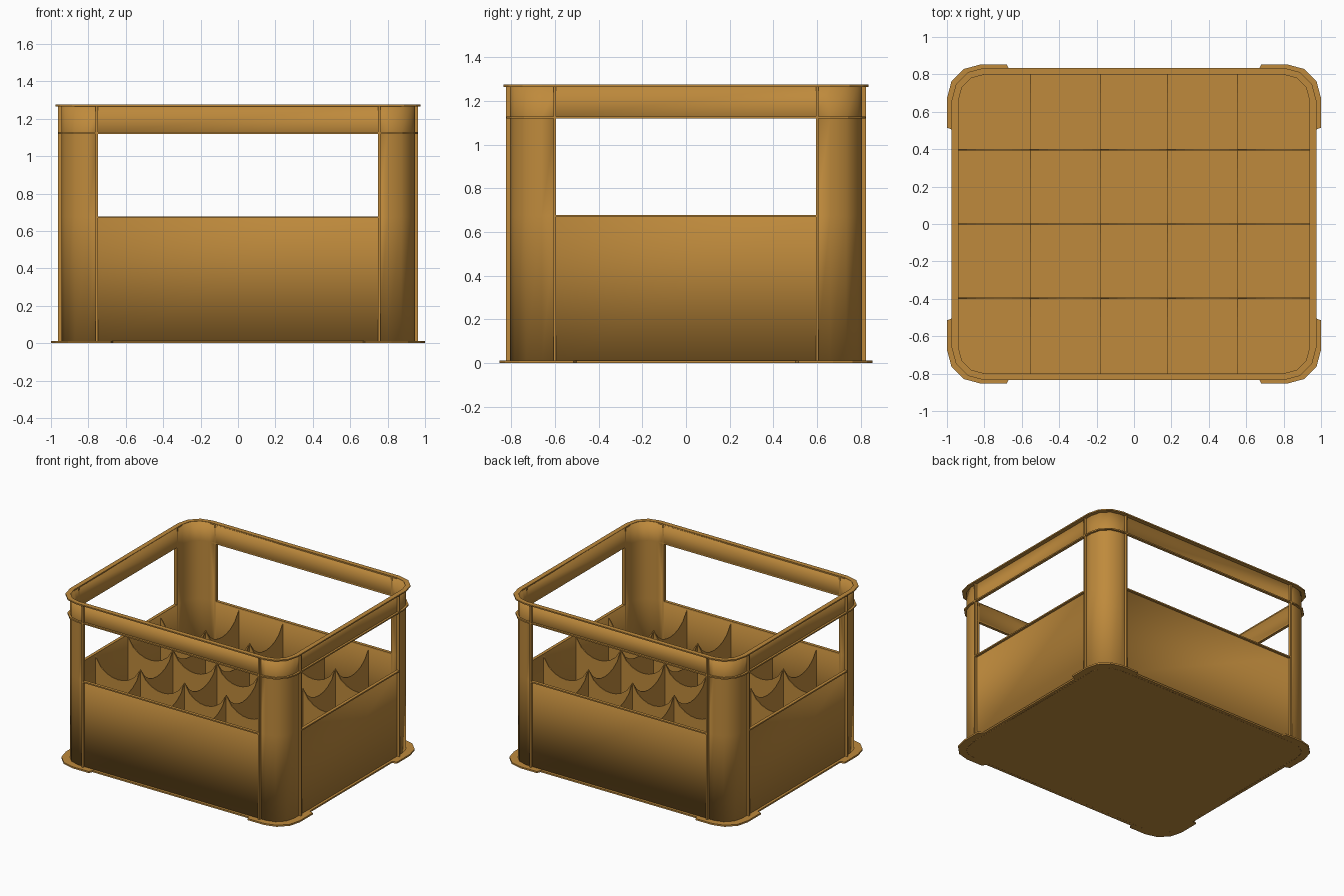
import bpy, bmesh, math

if "Cube" in bpy.data.objects:
    bpy.data.objects.remove(bpy.data.objects["Cube"])

mat = bpy.data.materials.new("amber_plastic")
mat.diffuse_color = (0.52, 0.255, 0.045, 1)
mat.use_nodes = True
mat.node_tree.nodes["Principled BSDF"].inputs["Base Color"].default_value = mat.diffuse_color

HX, HY, R = 0.945, 0.805, 0.145      # wall half sizes and corner radius
WX, WY = 0.75, 0.595                 # window half widths
Z_LOW, Z_BAND, Z_TOP = 0.675, 1.125, 1.273
T = 0.006                            # thin sheet thickness


def finish(name, bm, smooth=False):
    bmesh.ops.recalc_face_normals(bm, faces=bm.faces)
    me = bpy.data.meshes.new(name)
    bm.to_mesh(me)
    bm.free()
    ob = bpy.data.objects.new(name, me)
    bpy.context.collection.objects.link(ob)
    me.materials.append(mat)
    if smooth:
        bpy.context.view_layer.objects.active = ob
        ob.select_set(True)
        bpy.ops.object.shade_smooth_by_angle(angle=math.radians(40))
        ob.select_set(False)
    return ob


def outline(off=0.0, windows=False):
    """Rounded rectangle, three segments per corner, optional window points."""
    pts = []
    cx, cy, r = HX - R, HY - R, R + off
    mids = [[(WX, HY), (-WX, HY)], [(-HX, WY), (-HX, -WY)],
            [(-WX, -HY), (WX, -HY)], [(HX, -WY), (HX, WY)]]
    for k, (sx, sy) in enumerate([(1, 1), (-1, 1), (-1, -1), (1, -1)]):
        for i in range(4):
            a = math.radians(90 * k + 30 * i)
            pts.append((sx * cx + r * math.cos(a), sy * cy + r * math.sin(a)))
        if windows:
            pts += mids[k]
    return pts


def prism(name, pts, z0, z1):
    bm = bmesh.new()
    f = bm.faces.new([bm.verts.new((x, y, z0)) for x, y in pts])
    g = bmesh.ops.extrude_face_region(bm, geom=[f])["geom"]
    bmesh.ops.translate(bm, vec=(0, 0, z1 - z0),
                        verts=[v for v in g if isinstance(v, bmesh.types.BMVert)])
    return finish(name, bm)


def box(name, x0, x1, y0, y1, z0, z1):
    return prism(name, [(x0, y0), (x1, y0), (x1, y1), (x0, y1)], z0, z1)


def flange(name, off, z0, z1):
    bm = bmesh.new()
    loops = [[bm.verts.new((x, y, z)) for x, y in outline(o)]
             for o, z in [(off, z0), (off, z1), (-T, z1), (-T, z0)]]
    n = len(loops[0])
    for k in range(4):
        a, b = loops[k], loops[(k + 1) % 4]
        for i in range(n):
            bm.faces.new((a[i], a[(i + 1) % n], b[(i + 1) % n], b[i]))
    return finish(name, bm)


# Crate wall with a window opening on each side
bm = bmesh.new()
pts = outline(0, True)
rows = [[bm.verts.new((x, y, z)) for x, y in pts] for z in (0, Z_LOW, Z_BAND, Z_TOP)]
n = len(pts)
for k in range(3):
    for i in range(n):
        if k == 1 and i % 6 == 4:
            continue
        j = (i + 1) % n
        bm.faces.new((rows[k][i], rows[k][j], rows[k + 1][j], rows[k + 1][i]))
wall = finish("crate_wall", bm, True)
sol = wall.modifiers.new("thickness", "SOLIDIFY")
sol.thickness = T
sol.offset = -1

# Rims around the top and above the windows
flange("top_rim", 0.03, 1.265, 1.275)
flange("band_rim", 0.016, 1.119, 1.129)

# Floor and the four wider corner feet
prism("floor", outline(0.02), 0.0, 0.012)
for sx in (-1, 1):
    for sy in (-1, 1):
        foot = [(0.68 + 0.14, 0.67 + 0.18), (0.68, 0.853), (0.665, 0.82), (0.665, 0.5),
                (0.96, 0.5), (1.0, 0.515)]
        arc = [(0.82 + 0.18 * math.cos(math.radians(a)), 0.672 + 0.181 * math.sin(math.radians(a)))
               for a in (0, 30, 60, 90)]
        prism("corner_foot", [(sx * x, sy * y) for x, y in arc + foot[1:]], 0.0, 0.0125)

# Upright ribs beside the windows and sills below them
for s in (-1, 1):
    for t in (-1, 1):
        x, y = t * (WX + 0.005), t * (WY + 0.005)
        ya, yb = sorted((s * (HY - T), s * (HY + 0.018)))
        box("front_back_rib", x - 0.006, x + 0.006, ya, yb, 0, 1.27)
        xa, xb = sorted((s * (HX - T), s * (HX + 0.018)))
        box("side_rib", xa, xb, y - 0.006, y + 0.006, 0, 1.27)
    box("front_back_sill", -WX, WX, ya, yb, 0.668, 0.678)
    box("side_sill", xa, xb, -WY, WY, 0.668, 0.678)

# Bottle dividers with a scooped upper edge in every cell
PEAK, DIP, STEPS = 0.66, 0.13, 8


def divider(name, stops, place, t):
    top = []
    for a, b in zip(stops, stops[1:]):
        h = (b - a) / 2
        rad = (h * h + DIP * DIP) / (2 * DIP)
        for i in range(STEPS):
            u = -h + 2 * h * i / STEPS
            top.append((a + h + u, PEAK - DIP + rad - math.sqrt(rad * rad - u * u)))
    top.append((stops[-1], PEAK))
    bm = bmesh.new()
    sides = [[(bm.verts.new(place(u, d, 0.01)), bm.verts.new(place(u, d, z))) for u, z in top]
             for d in (-t, t)]
    for (a, b), (c, d) in zip(zip(*sides), list(zip(*sides))[1:]):
        bm.faces.new((a[0], c[0], c[1], a[1]))
        bm.faces.new((b[0], b[1], d[1], d[0]))
        bm.faces.new((a[1], c[1], d[1], b[1]))
    finish(name, bm)


xs = [-0.94, -0.555, -0.178, 0.178, 0.555, 0.94]
ys = [-0.80, -0.397, 0.0, 0.397, 0.80]
for y in ys[1:-1]:
    divider("long_divider", xs, lambda u, d, z: (u, y + d, z), 0.004)
for x in xs[1:-1]:
    divider("cross_divider", ys, lambda u, d, z: (x + d, u, z), 0.002)
